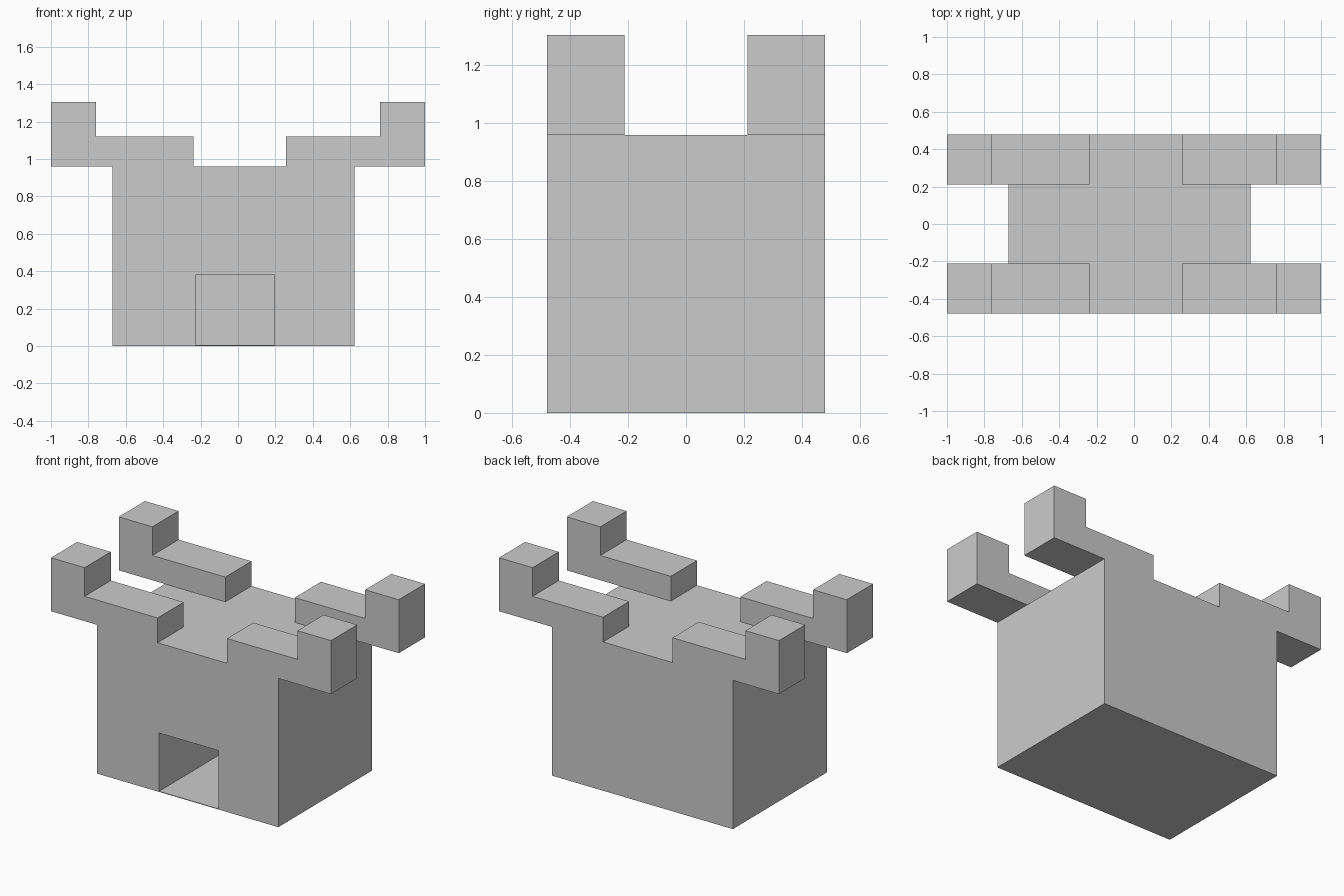
import bpy
import bmesh

if "Cube" in bpy.data.objects:
    bpy.data.objects.remove(bpy.data.objects["Cube"])

HALF_DEPTH = 0.479   # body half depth
INNER = 0.212        # inner side of each horn
TOP = 0.96           # body height


def prism(name, outline, y0, y1):
    """Extrude an (x, z) outline from y0 to y1."""
    bm = bmesh.new()
    face = bm.faces.new([bm.verts.new((x, y0, z)) for x, z in outline])
    ext = bmesh.ops.extrude_face_region(bm, geom=[face])
    moved = [v for v in ext["geom"] if isinstance(v, bmesh.types.BMVert)]
    bmesh.ops.translate(bm, verts=moved, vec=(0, y1 - y0, 0))
    bmesh.ops.recalc_face_normals(bm, faces=bm.faces)
    mesh = bpy.data.meshes.new(name)
    bm.to_mesh(mesh)
    bm.free()
    obj = bpy.data.objects.new(name, mesh)
    bpy.context.collection.objects.link(obj)
    return obj


def rect(x0, x1, z0, z1):
    return [(x0, z0), (x1, z0), (x1, z1), (x0, z1)]


# Main block
body = prism("body", rect(-0.67, 0.623, 0, TOP), -HALF_DEPTH, HALF_DEPTH)

# Doorway recess, open only at the front
cutter = prism("doorway_cutter", rect(-0.228, 0.195, 0.004, 0.38), -0.6, 0.3)
cutter.hide_render = True
cutter.hide_set(True)
cut = body.modifiers.new("doorway", 'BOOLEAN')
cut.operation = 'DIFFERENCE'
cut.solver = 'EXACT'
cut.object = cutter

# L-shaped horns lying on the top: left and right, front and back
for side, sx, inner_x in (("left", -1, 0.239), ("right", 1, 0.257)):
    outline = [(sx * x, z) for x, z in (
        (inner_x, TOP), (1.0, TOP), (1.0, 1.305),
        (0.76, 1.305), (0.76, 1.12), (inner_x, 1.12))]
    for end, sy in (("front", -1), ("back", 1)):
        prism(f"{end}_{side}_horn", outline, sy * INNER, sy * HALF_DEPTH)
